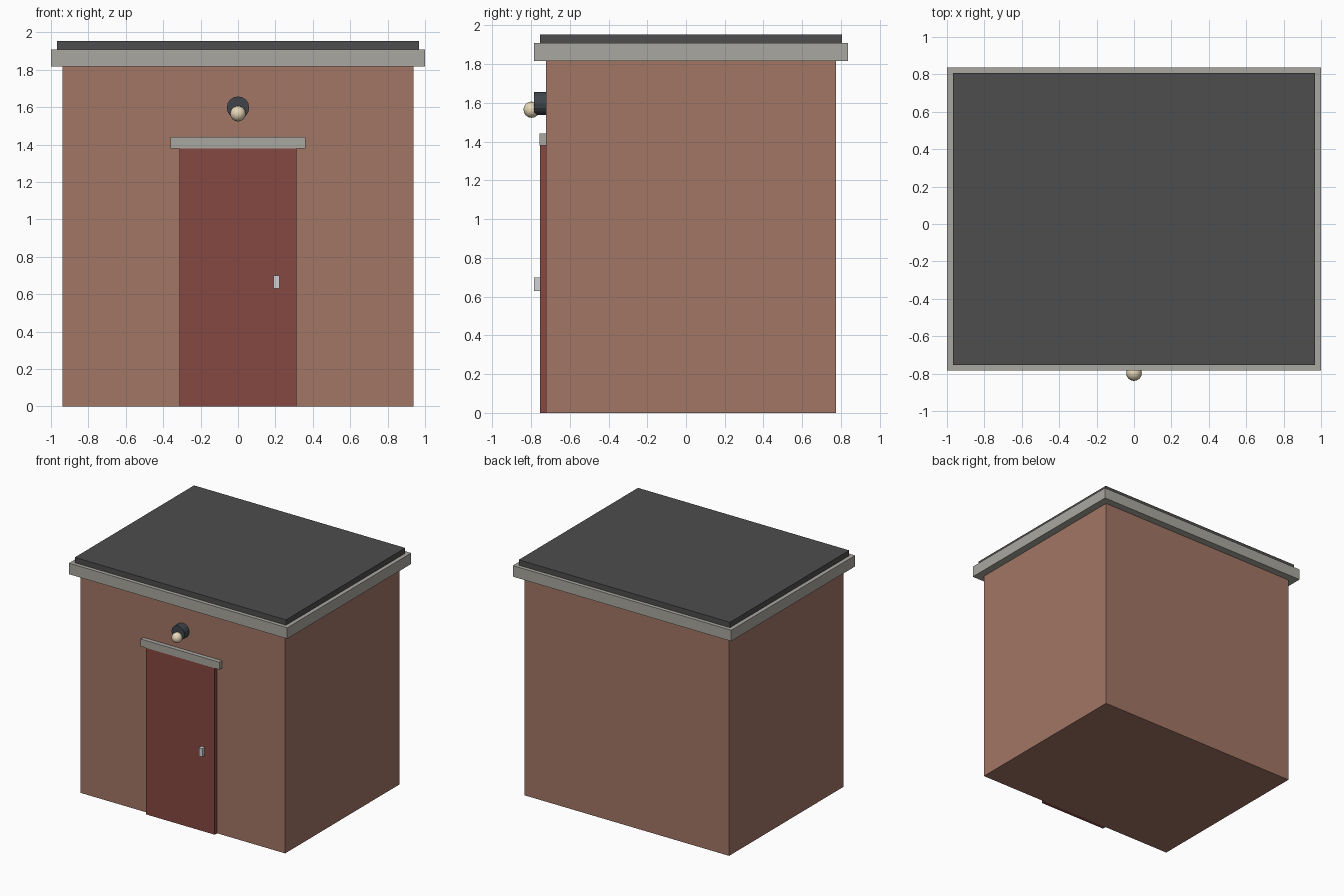
import bpy
from math import radians

if "Cube" in bpy.data.objects:
    bpy.data.objects.remove(bpy.data.objects["Cube"])


def material(name, rgb):
    m = bpy.data.materials.new(name)
    m.diffuse_color = (*rgb, 1)
    m.use_nodes = True
    m.node_tree.nodes["Principled BSDF"].inputs["Base Color"].default_value = m.diffuse_color
    return m


brick = material("brick", (0.36, 0.18, 0.13))
stone = material("stone", (0.40, 0.39, 0.35))
felt = material("roof_felt", (0.075, 0.075, 0.075))
red = material("door_red", (0.24, 0.065, 0.055))
steel = material("steel", (0.62, 0.64, 0.66))
dark = material("dark_metal", (0.05, 0.06, 0.07))
glow = material("lamp_glass", (0.80, 0.68, 0.48))


def finish(name, mat):
    ob = bpy.context.object
    ob.name = name
    ob.data.materials.append(mat)
    return ob


def box(name, x, y, z, mat):
    """Box from (min, max) ranges on each axis."""
    spans = (x, y, z)
    bpy.ops.mesh.primitive_cube_add(size=1, location=[(a + b) / 2 for a, b in spans])
    ob = finish(name, mat)
    ob.scale = [b - a for a, b in spans]
    bpy.ops.object.transform_apply(location=False, rotation=False, scale=True)
    return ob


# Building body and flat roof
box("walls", (-0.9375, 0.9375), (-0.722, 0.775), (0, 1.817), brick)
box("roof_fascia", (-1, 1), (-0.784, 0.837), (1.817, 1.908), stone)
box("roof_covering", (-0.967, 0.967), (-0.753, 0.806), (1.908, 1.953), felt)

# Door, lintel and handle
box("door", (-0.314, 0.314), (-0.753, -0.722), (0, 1.38), red)
box("door_lintel", (-0.361, 0.361), (-0.757, -0.722), (1.38, 1.441), stone)
box("door_handle", (0.19, 0.222), (-0.784, -0.753), (0.63, 0.70), steel)

# Lamp above the door
bpy.ops.mesh.primitive_cylinder_add(vertices=16, radius=0.06, depth=0.062,
                                    location=(0, -0.753, 1.597), rotation=(radians(90), 0, 0))
finish("lamp_housing", dark)
bpy.ops.mesh.primitive_uv_sphere_add(segments=16, ring_count=8, radius=0.042,
                                     location=(0, -0.797, 1.565))
finish("lamp_bulb", glow)
bpy.ops.object.shade_smooth_by_angle()
